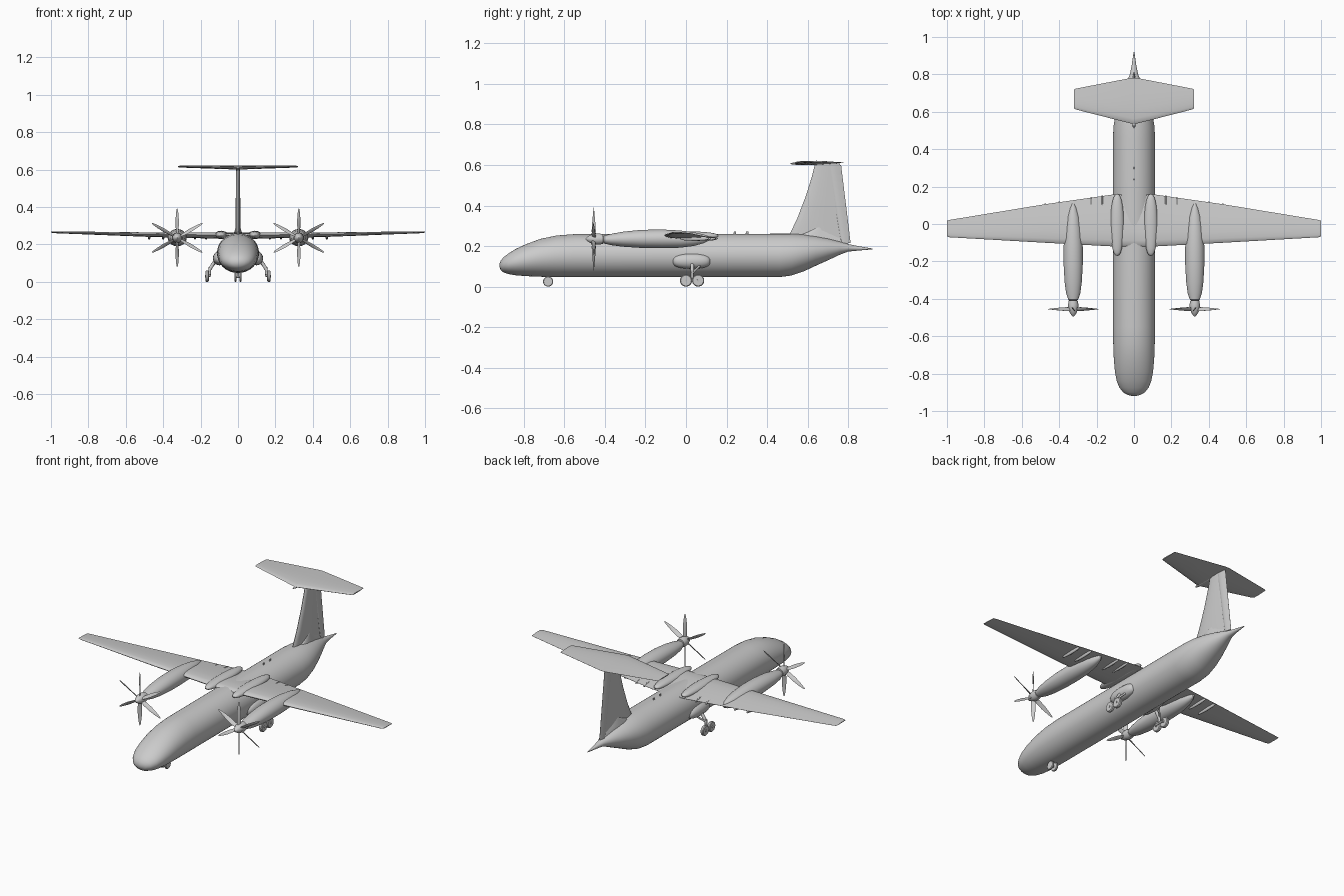
import bpy, math
from math import sin, cos, pi, radians
from mathutils import Vector, Matrix

if "Cube" in bpy.data.objects:
    bpy.data.objects.remove(bpy.data.objects["Cube"])


def make(name, verts, faces, mirror=False, angle=35):
    me = bpy.data.meshes.new(name)
    me.from_pydata([tuple(v) for v in verts], [], faces)
    me.update()
    ob = bpy.data.objects.new(name, me)
    bpy.context.collection.objects.link(ob)
    bpy.ops.object.select_all(action='DESELECT')
    ob.select_set(True)
    bpy.context.view_layer.objects.active = ob
    bpy.ops.object.mode_set(mode='EDIT')
    bpy.ops.mesh.select_all(action='SELECT')
    bpy.ops.mesh.normals_make_consistent(inside=False)
    bpy.ops.object.mode_set(mode='OBJECT')
    bpy.ops.object.shade_smooth_by_angle(angle=radians(angle))
    if mirror:
        ob.modifiers.new("mirror", 'MIRROR')
    return ob


def skin(rings):
    """Loft closed rings of equal length, capped at both ends."""
    n = len(rings[0])
    verts = [p for r in rings for p in r]
    faces = [(i * n + j, i * n + (j + 1) % n, (i + 1) * n + (j + 1) % n, (i + 1) * n + j)
             for i in range(len(rings) - 1) for j in range(n)]
    faces += [tuple(range(n)), tuple(range(len(verts) - n, len(verts)))]
    return verts, faces


def body(name, stations, x=0, n=32, mirror=False):
    """Round body along y; stations are (y, z bottom, z top, half width)."""
    rings = []
    for y, zb, zt, w in stations:
        rings.append([(x + w * cos(2 * pi * k / n), y,
                       (zb + zt) / 2 + (zt - zb) / 2 * sin(2 * pi * k / n)) for k in range(n)])
    return make(name, *skin(rings), mirror=mirror)


def pod(name, x, y0, y1, zb, zt, w, mirror=True, n=20, steps=14, power=0.8):
    st = []
    for i in range(steps + 1):
        a = pi * i / steps
        s = max(sin(a), 0.02) ** power
        zc, h = (zb + zt) / 2, (zt - zb) / 2 * s
        st.append(((y0 + y1) / 2 - (y1 - y0) / 2 * cos(a), zc - h, zc + h, w * s))
    return body(name, st, x, n, mirror)


FOIL = [(0, 0), (.03, .5), (.12, .85), (.3, 1), (.55, .8), (.8, .4), (1, .04)]
FOIL = FOIL + [(c, -t) for c, t in FOIL[:0:-1]]


def foil(name, sections, vertical=False, mirror=False):
    """Lofted aerofoil; sections are (span, y front, y rear, z front, z rear, half thickness)."""
    rings = []
    for s, y0, y1, z0, z1, t in sections:
        if vertical:
            rings.append([(h * t, y0 + c * (y1 - y0), s + c * (z1 - z0)) for c, h in FOIL])
        else:
            rings.append([(s, y0 + c * (y1 - y0), z0 + c * (z1 - z0) + h * t) for c, h in FOIL])
    return make(name, *skin(rings), mirror=mirror)


def rod(name, p, q, r, mirror=True, n=16, bevel=0.0):
    """Cylinder from p to q, with optional rounded rims."""
    p, q = Vector(p), Vector(q)
    d = (q - p).normalized()
    rot = d.to_track_quat('Z', 'Y')
    prof = [(p, r), (q, r)]
    if bevel:
        prof = [(p, r - bevel), (p + d * bevel, r), (q - d * bevel, r), (q, r - bevel)]
    rings = [[c + rot @ Vector((rr * cos(2 * pi * k / n), rr * sin(2 * pi * k / n), 0))
              for k in range(n)] for c, rr in prof]
    return make(name, *skin(rings), mirror=mirror)


# Fuselage with rounded nose and upswept tapering tail
body("fuselage", [
    (-.92, .098, .112, .008), (-.914, .082, .128, .034), (-.90, .070, .145, .058),
    (-.875, .062, .164, .078), (-.84, .056, .186, .092), (-.79, .052, .209, .102),
    (-.72, .049, .235, .108), (-.64, .047, .252, .111), (-.55, .047, .259, .112),
    (.46, .047, .261, .112), (.52, .055, .261, .110), (.58, .075, .258, .100),
    (.64, .103, .250, .084), (.70, .130, .238, .062), (.76, .158, .222, .038),
    (.80, .173, .210, .022), (.85, .178, .200, .012), (.92, .184, .188, .002)], n=48)

# High wings and their centre fairings
foil("wing", [(.0, -.122, .160, .250, .238, .016), (.11, -.120, .158, .250, .238, .016),
              (.48, -.100, .105, .255, .246, .012), (.985, -.071, .022, .266, .263, .005),
              (1.0, -.066, .018, .266, .264, .002)], mirror=True)
pod("wing_root_fairing", .09, -.17, .16, .228, .273, .036)
for i, x in enumerate((.17, .23, .40, .475)):
    y = .152 - .14 * (x - .11)
    pod(f"flap_track_{i}", x, y - .13, y + .012, .226, .248, .007, n=12, steps=8)

# Engine nacelles
X, PY, PZ = .325, -.455, .235
body("nacelle", [
    (-.412, .222, .244, .014), (-.405, .213, .252, .026), (-.37, .205, .260, .038),
    (-.31, .197, .271, .046), (-.22, .191, .280, .051), (-.12, .190, .282, .051),
    (-.03, .192, .277, .046), (.04, .201, .268, .035), (.085, .214, .258, .020),
    (.11, .226, .250, .006)], x=X, mirror=True)
body("spinner", [(y, PZ - r, PZ + r, r) for y, r in (
    (-.495, .002), (-.49, .008), (-.475, .018), (-.455, .026), (-.432, .028),
    (-.41, .024))], x=X, n=24, mirror=True)

# Six twisted blades per propeller
verts, faces = [], []
for b in range(6):
    turn = Matrix.Rotation(b * pi / 3, 3, 'Y')
    rings = []
    for r, chord, thick, pitch in ((.015, .018, .007, 65), (.04, .025, .005, 55), (.08, .024, .0035, 40),
                                   (.12, .017, .0025, 28), (.148, .009, .0015, 20), (.156, .003, .001, 18)):
        a = radians(pitch)
        ring = []
        for k in range(10):
            u, v = chord / 2 * cos(pi * k / 5), thick / 2 * sin(pi * k / 5)
            p = turn @ Vector((u * cos(a) - v * sin(a), u * sin(a) + v * cos(a), r))
            ring.append(p + Vector((X, PY, PZ)))
        rings.append(ring)
    v, f = skin(rings)
    faces += [tuple(i + len(verts) for i in q) for q in f]
    verts += v
make("propeller_blades", verts, faces, mirror=True)

# T-tail: fin with swept lower leading edge, rudder, dorsal fairing, tailplane
foil("fin", [(.20, .505, .800, 0, .008, .013), (.255, .510, .795, 0, 0, .013),
             (.34, .550, .784, 0, 0, .013), (.45, .592, .775, 0, 0, .012),
             (.54, .620, .767, 0, 0, .011), (.608, .637, .760, 0, 0, .010)], vertical=True)
foil("rudder", [(.215, .765, .812, 0, 0, .009), (.60, .700, .765, 0, 0, .008)], vertical=True)
foil("fin_root_fairing", [(.22, .53, .80, 0, 0, .03), (.255, .56, .745, 0, 0, .024),
                          (.292, .645, .68, 0, 0, .012)], vertical=True)
foil("tailplane", [(.0, .532, .782, .610, .612, .010), (.02, .538, .780, .610, .612, .010),
                   (.31, .612, .724, .616, .616, .005), (.32, .618, .720, .616, .616, .003)], mirror=True)
pod("tail_bullet", 0, .515, .70, .599, .615, .012, mirror=False)

# Main gear: side bulges, splayed legs and tandem wheels
pod("gear_bulge", .098, -.065, .12, .088, .165, .036, power=.6)
rod("main_leg", (.112, .03, .13), (.152, .03, .065), .009)
rod("main_brace", (.112, .075, .11), (.150, .035, .07), .005)
rod("main_bogie", (.152, -.004, .036), (.152, .064, .036), .006)
rod("main_post", (.152, .03, .08), (.152, .03, .034), .007)
for i, y in enumerate((0, .06)):
    rod(f"main_wheel_{i}", (.156, y, .03), (.174, y, .03), .03, n=28, bevel=.004)
    rod(f"main_axle_{i}", (.148, y, .033), (.177, y, .03), .006)

# Nose gear with twin wheels
rod("nose_leg", (0, -.67, .08), (0, -.68, .025), .006, mirror=False)
rod("nose_axle", (-.02, -.68, .025), (.02, -.68, .025), .004, mirror=False)
rod("nose_wheel", (.008, -.68, .025), (.020, -.68, .025), .025, n=24, bevel=.003)

# Small blade antennas on the spine
for i, y in enumerate((.24, .30)):
    foil(f"antenna_{i}", [(.255, y - .008, y + .008, 0, 0, .003),
                          (.272, y - .003, y + .007, 0, 0, .002)], vertical=True)
